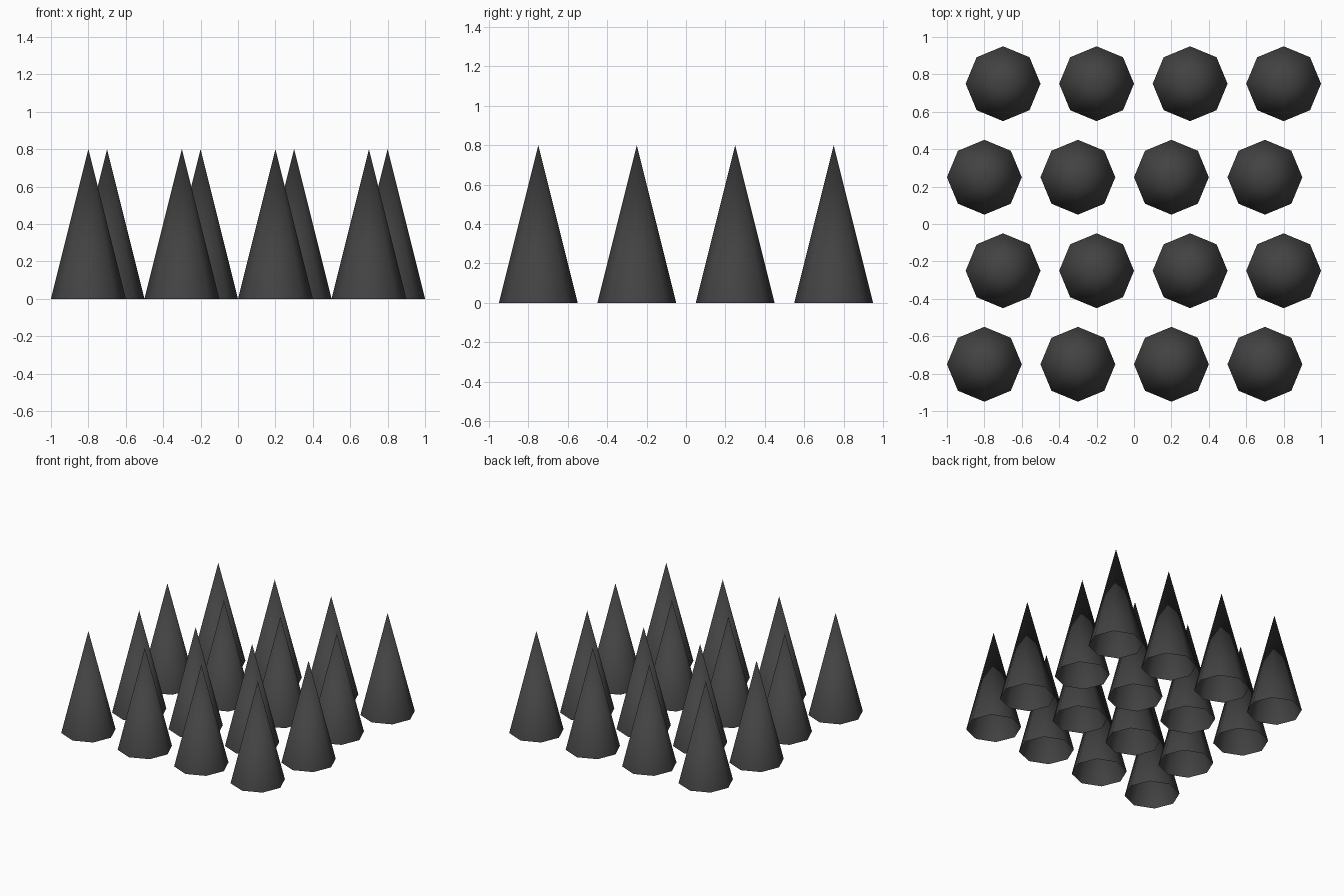
import bpy, bmesh
from mathutils import Matrix

if "Cube" in bpy.data.objects:
    bpy.data.objects.remove(bpy.data.objects["Cube"])

RADIUS, HEIGHT, SIDES = 0.2, 0.8, 8

dark = bpy.data.materials.new("dark grey")
dark.diffuse_color = (0.055, 0.055, 0.055, 1)
dark.use_nodes = True
dark.node_tree.nodes["Principled BSDF"].inputs["Base Color"].default_value = dark.diffuse_color

# One eight-sided spike, open underneath, smooth shaded
bm = bmesh.new()
bmesh.ops.create_cone(bm, cap_ends=False, segments=SIDES, radius1=RADIUS,
                      radius2=0, depth=HEIGHT,
                      matrix=Matrix.Translation((0, 0, HEIGHT / 2)))
bmesh.ops.remove_doubles(bm, verts=bm.verts, dist=0.0001)
bmesh.ops.recalc_face_normals(bm, faces=bm.faces)
# Make sure the open shell faces outward
for f in bm.faces:
    c = f.calc_center_median()
    if f.normal.x * c.x + f.normal.y * c.y < 0:
        f.normal_flip()
    f.smooth = True
mesh = bpy.data.meshes.new("spike")
bm.to_mesh(mesh)
bm.free()
mesh.materials.append(dark)

# Four rows of four, every second row shifted sideways
for row in range(4):
    for col in range(4):
        spike = bpy.data.objects.new(f"spike_{row + 1}_{col + 1}", mesh)
        shift = 0.05 if row % 2 else -0.05
        spike.location = (-0.75 + 0.5 * col + shift, -0.75 + 0.5 * row, 0)
        bpy.context.collection.objects.link(spike)
